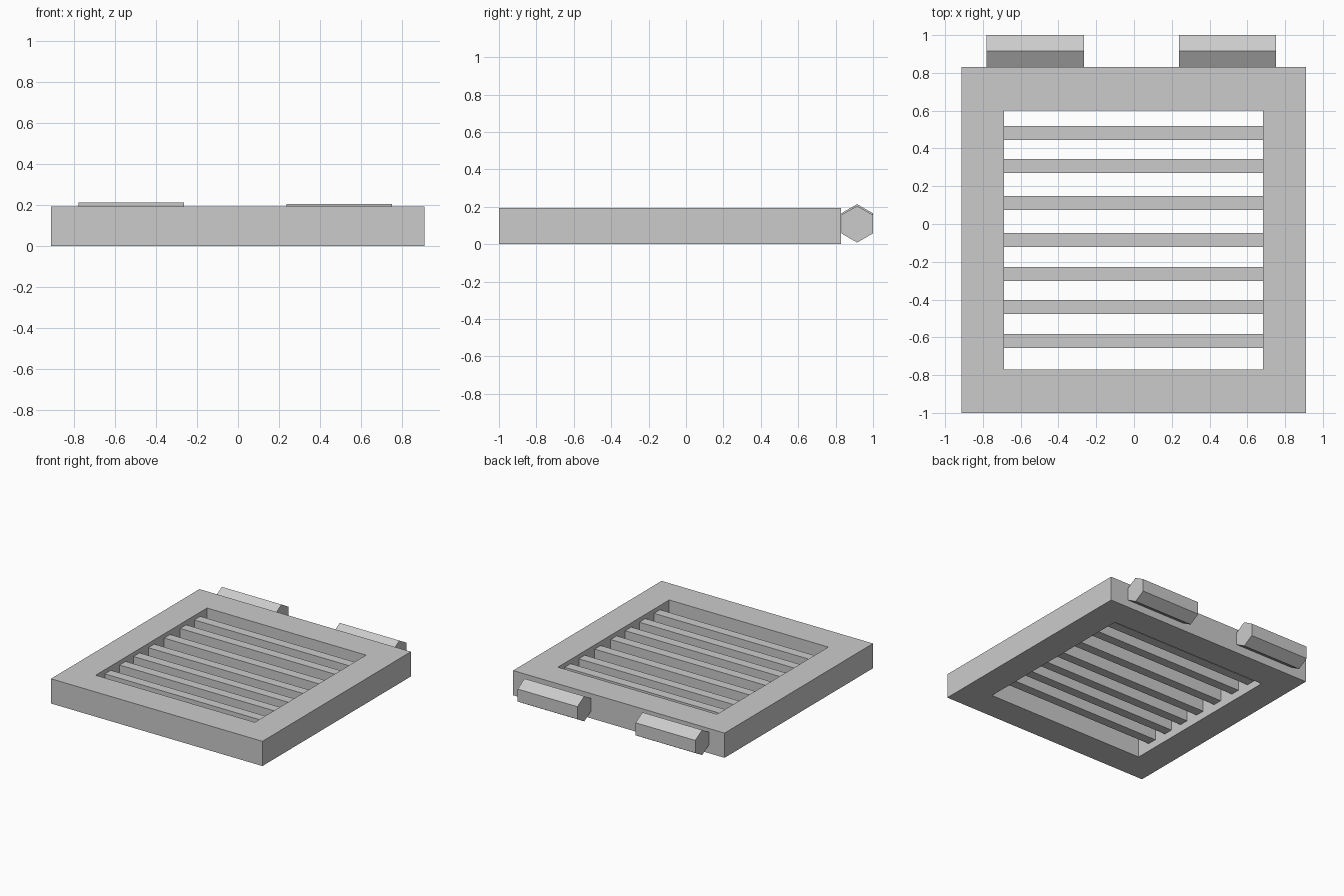
import bpy, bmesh, math

if "Cube" in bpy.data.objects:
    bpy.data.objects.remove(bpy.data.objects["Cube"])


def make_object(name, bm):
    bmesh.ops.recalc_face_normals(bm, faces=bm.faces)
    mesh = bpy.data.meshes.new(name)
    bm.to_mesh(mesh)
    bm.free()
    bpy.context.collection.objects.link(bpy.data.objects.new(name, mesh))


def box(name, x, y, z):
    bm = bmesh.new()
    for v in bmesh.ops.create_cube(bm, size=1)["verts"]:
        v.co = [(lo + hi) / 2 + c * (hi - lo) for c, (lo, hi) in zip(v.co, (x, y, z))]
    make_object(name, bm)


def ring(bm, x, y, z):
    return [bm.verts.new((x[i], y[j], z)) for i, j in ((0, 0), (1, 0), (1, 1), (0, 1))]


# Rectangular frame with a square opening
OUT_X, OUT_Y = (-0.914, 0.911), (-1.0, 0.83)
IN_X, IN_Y = (-0.689, 0.684), (-0.77, 0.602)
bm = bmesh.new()
loops = [ring(bm, OUT_X, OUT_Y, 0), ring(bm, OUT_X, OUT_Y, 0.193),
         ring(bm, IN_X, IN_Y, 0.193), ring(bm, IN_X, IN_Y, 0)]
for k in range(4):
    a, b = loops[k], loops[(k + 1) % 4]
    for i in range(4):
        j = (i + 1) % 4
        bm.faces.new((a[i], a[j], b[j], b[i]))
make_object("window_frame", bm)

# Seven cross bars spanning the opening
for n, y in enumerate((0.482, 0.308, 0.111, -0.085, -0.265, -0.439, -0.62)):
    box(f"cross_bar_{n + 1}", IN_X, (y - 0.037, y + 0.037), (0.06, 0.135 + 0.025))

# Hexagonal hinge barrels along the back edge
for name, x0, x1, z in (("hinge_left", -0.78, -0.265, 0.116), ("hinge_right", 0.237, 0.753, 0.107)):
    bm = bmesh.new()
    ends = []
    for x in (x0, x1):
        ends.append([bm.verts.new((x, 0.915 + 0.098 * math.sin(k * math.pi / 3),
                                   z + 0.098 * math.cos(k * math.pi / 3))) for k in range(6)])
        bm.faces.new(ends[-1])
    for k in range(6):
        j = (k + 1) % 6
        bm.faces.new((ends[0][k], ends[0][j], ends[1][j], ends[1][k]))
    make_object(name, bm)
